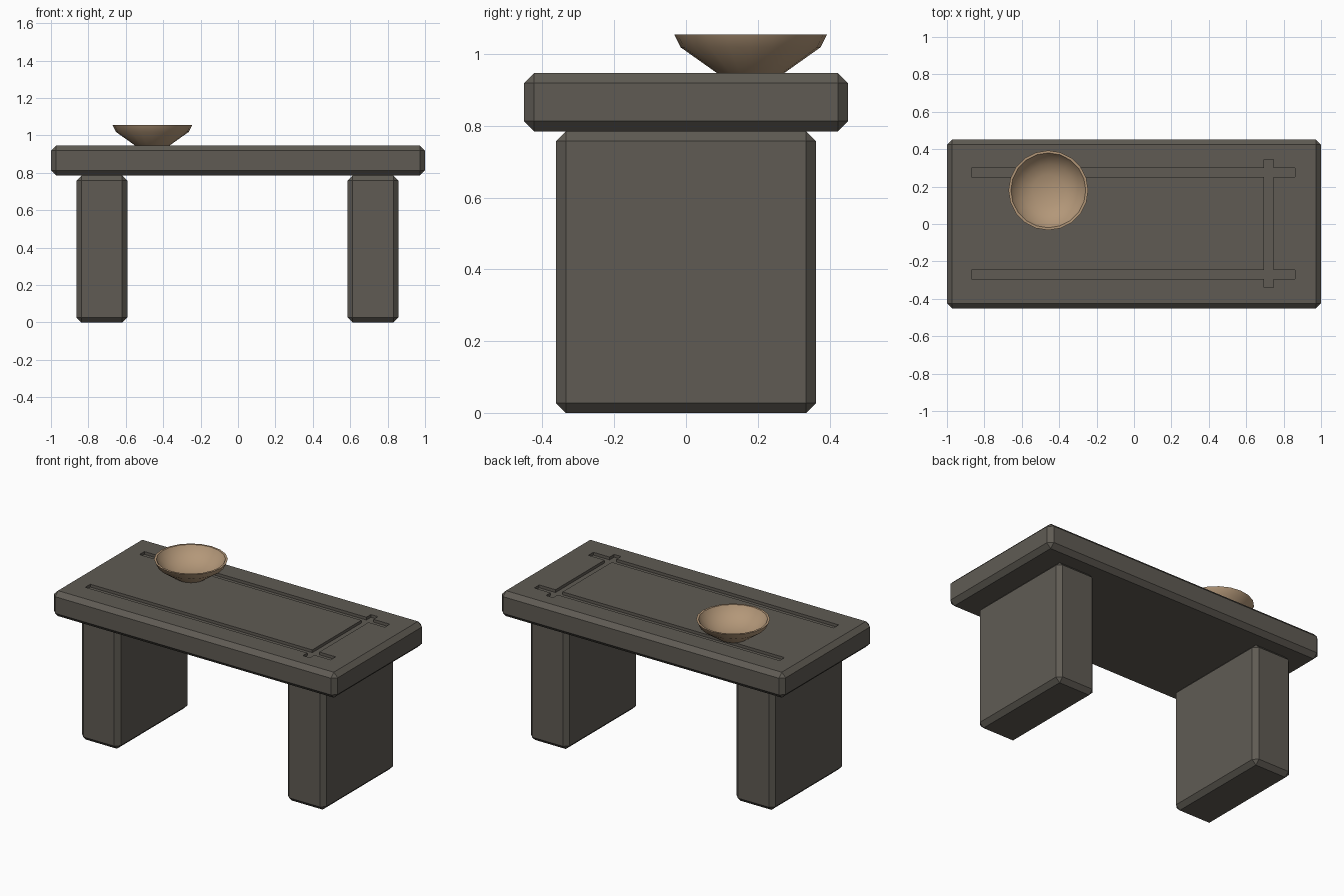
import bpy, bmesh, math
from mathutils import Vector

cube = bpy.data.objects.get("Cube")
if cube:
    bpy.data.objects.remove(cube, do_unlink=True)


def material(name, rgb):
    m = bpy.data.materials.new(name)
    m.use_nodes = True
    m.diffuse_color = (*rgb, 1)
    m.node_tree.nodes["Principled BSDF"].inputs["Base Color"].default_value = (*rgb, 1)
    return m


stone = material("dark stone", (0.115, 0.105, 0.088))
clay = material("tan clay", (0.45, 0.31, 0.19))


def make(name, bm, mat):
    bmesh.ops.recalc_face_normals(bm, faces=bm.faces)
    me = bpy.data.meshes.new(name)
    bm.to_mesh(me)
    bm.free()
    me.materials.append(mat)
    ob = bpy.data.objects.new(name, me)
    bpy.context.collection.objects.link(ob)
    return ob


def box(name, lo, hi, mat, bevel=0):
    lo, hi = Vector(lo), Vector(hi)
    bm = bmesh.new()
    bmesh.ops.create_cube(bm, size=1)
    for v in bm.verts:
        v.co = (lo + hi) / 2 + v.co * (hi - lo)
    if bevel:
        bmesh.ops.bevel(bm, geom=bm.edges[:], offset=bevel, segments=1,
                        affect='EDGES')
    return make(name, bm, mat)


def apply_modifiers(ob):
    dg = bpy.context.evaluated_depsgraph_get()
    me = bpy.data.meshes.new_from_object(ob.evaluated_get(dg))
    ob.modifiers.clear()
    ob.data = me


def smooth(ob, angle):
    bpy.ops.object.select_all(action='DESELECT')
    ob.select_set(True)
    bpy.context.view_layer.objects.active = ob
    bpy.ops.object.shade_smooth_by_angle(angle=math.radians(angle))


# Chamfered slab legs
for side, x in (("left", 0.722), ("right", -0.728)):
    box(side + "_leg", (x - 0.136, -0.362, 0), (x + 0.136, 0.362, 0.785), stone, 0.027)

# Table top with shallow carved channels
top = box("table_top", (-1, -0.452, 0.785), (1, 0.452, 0.947), stone, 0.028)
channels = [
    ("back_channel", (-0.87, 0.25), (0.86, 0.30)),
    ("front_channel", (-0.87, -0.295), (0.86, -0.245)),
    ("cross_channel", (0.695, -0.34), (0.745, 0.345)),
]
for name, a, b in channels:
    cutter = box(name + "_cutter", (*a, 0.929), (*b, 1.0), stone)
    mod = top.modifiers.new(name, 'BOOLEAN')
    mod.operation = 'DIFFERENCE'
    mod.solver = 'EXACT'
    mod.object = cutter
    cutter.hide_render = True
    cutter.hide_viewport = False
apply_modifiers(top)
for name, a, b in channels:
    bpy.data.objects.remove(bpy.data.objects[name + "_cutter"], do_unlink=True)

# Lathed bowl: radius and height from base centre, round the rim, to inner centre
profile = [(0, 0), (0.092, 0), (0.195, 0.073), (0.213, 0.109), (0.2, 0.109),
           (0.183, 0.08), (0.14, 0.045), (0.085, 0.02), (0, 0.014)]
bm = bmesh.new()
verts = [bm.verts.new((r, 0, z)) for r, z in profile]
edges = [bm.edges.new(pair) for pair in zip(verts, verts[1:])]
bmesh.ops.spin(bm, geom=verts + edges, cent=(0, 0, 0), axis=(0, 0, 1),
               angle=math.tau, steps=20)
bmesh.ops.remove_doubles(bm, verts=bm.verts, dist=0.0005)
bowl = make("bowl", bm, clay)
bowl.location = (-0.458, 0.18, 0.946)
smooth(bowl, 35)
